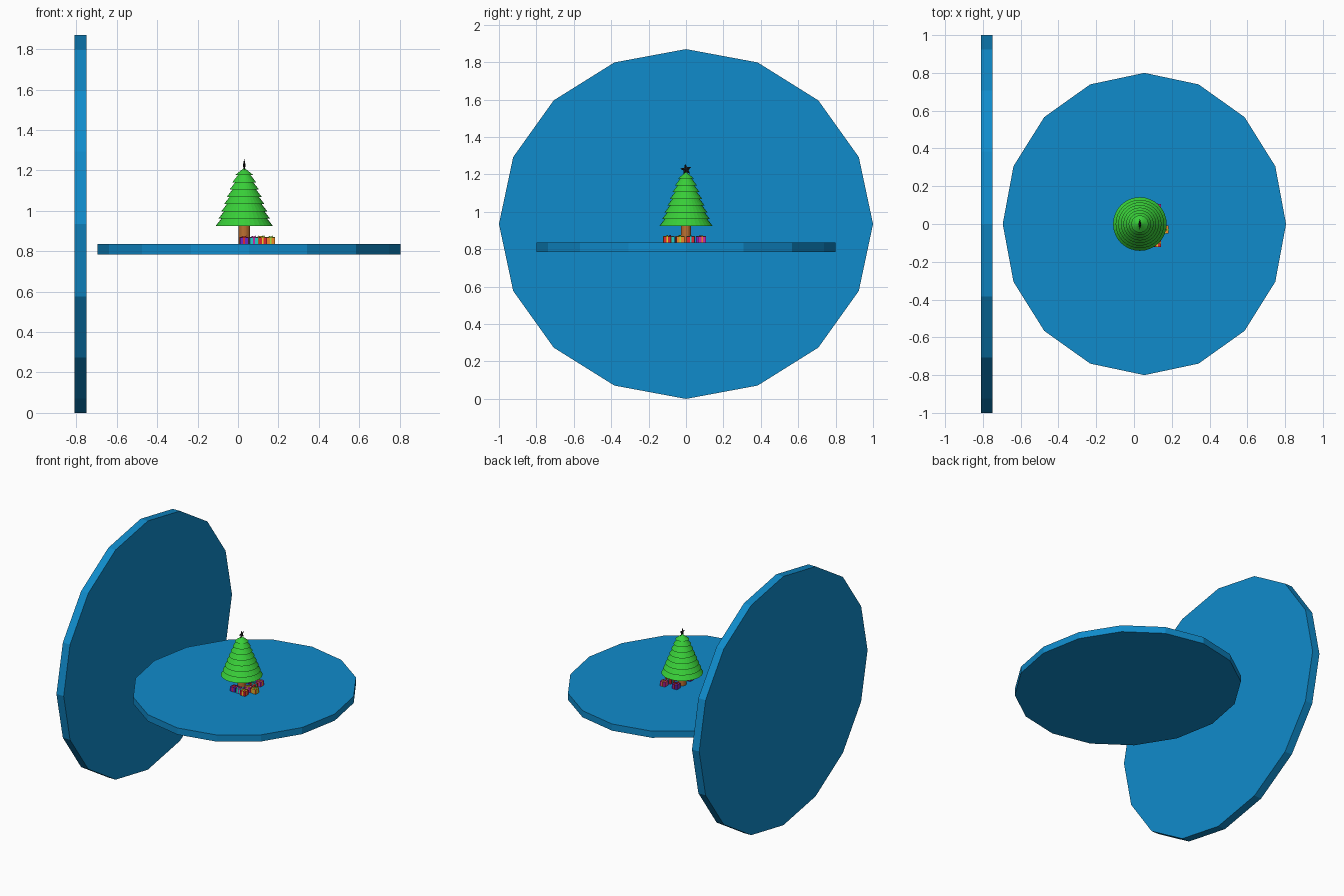
import bpy, bmesh, math
from mathutils import Matrix, Vector

if "Cube" in bpy.data.objects:
    bpy.data.objects.remove(bpy.data.objects["Cube"])

mats = {}

def mat(name, rgb):
    if name not in mats:
        m = bpy.data.materials.new(name)
        m.diffuse_color = (*rgb, 1)
        m.use_nodes = True
        m.node_tree.nodes["Principled BSDF"].inputs["Base Color"].default_value = m.diffuse_color
        mats[name] = m
    return mats[name]

BLUE = mat("blue", (0.005, 0.26, 0.60))
GREEN = mat("green", (0.04, 0.62, 0.04))
BROWN = mat("brown", (0.50, 0.16, 0.03))
BLACK = mat("dark", (0.01, 0.01, 0.01))
RED = mat("red", (0.75, 0.02, 0.03))
YELLOW = mat("yellow", (0.9, 0.7, 0.02))
PURPLE = mat("purple", (0.15, 0.02, 0.55))
CYAN = mat("cyan", (0.02, 0.65, 0.6))
ORANGE = mat("orange", (0.9, 0.25, 0.02))
MAGENTA = mat("magenta", (0.6, 0.02, 0.4))
LIME = mat("lime", (0.35, 0.8, 0.05))

def finish(bm, name, materials, matrix=Matrix()):
    bmesh.ops.recalc_face_normals(bm, faces=bm.faces)
    me = bpy.data.meshes.new(name)
    bm.to_mesh(me)
    bm.free()
    for m in materials:
        me.materials.append(m)
    ob = bpy.data.objects.new(name, me)
    ob.matrix_world = matrix
    bpy.context.collection.objects.link(ob)
    return ob

def prism(name, pts, depth, material, matrix):
    """Extrude an outline symmetrically along local z."""
    bm = bmesh.new()
    lo = [bm.verts.new((x, y, -depth / 2)) for x, y in pts]
    hi = [bm.verts.new((x, y, depth / 2)) for x, y in pts]
    bm.faces.new(lo[::-1])
    bm.faces.new(hi)
    n = len(pts)
    for i in range(n):
        j = (i + 1) % n
        bm.faces.new((lo[i], lo[j], hi[j], hi[i]))
    return finish(bm, name, [material], matrix)

def ellipse(rx, ry, n):
    return [(rx * math.cos(2 * math.pi * i / n), ry * math.sin(2 * math.pi * i / n))
            for i in range(n)]

def upright(x, y, z):
    """Local x -> world y, local y -> world z, local z -> world x."""
    return Matrix(((0, 0, 1, x), (1, 0, 0, y), (0, 1, 0, z), (0, 0, 0, 1)))

# Two sixteen-sided discs
prism("back_disc", ellipse(1.0, 0.935, 16), 0.06, BLUE, upright(-0.78, 0, 0.935))
prism("floor_disc", ellipse(0.75, 0.80, 16), 0.05, BLUE, Matrix.Translation((0.055, 0, 0.81)))

# Tree trunk
TX = 0.031
prism("trunk", ellipse(0.028, 0.028, 16), 0.11, BROWN, Matrix.Translation((TX, 0, 0.885)))

# Tiered foliage, a saw-tooth profile spun about the trunk axis
TIERS, Z0, STEP = 8, 0.925, 0.036
rad = lambda i: 0.142 - 0.0138 * i
profile = [(0, Z0)]
for i in range(TIERS):
    profile.append((rad(i), Z0 + STEP * i))
    if i < TIERS - 1:
        profile.append((rad(i + 1) - 0.014, Z0 + STEP * (i + 1)))
profile.append((0, Z0 + STEP * TIERS))
bm = bmesh.new()
vs = [bm.verts.new((r, 0, z)) for r, z in profile]
es = [bm.edges.new(p) for p in zip(vs, vs[1:])]
bmesh.ops.spin(bm, geom=vs + es, cent=(0, 0, 0), axis=(0, 0, 1),
               angle=2 * math.pi, steps=32)
bmesh.ops.remove_doubles(bm, verts=bm.verts, dist=1e-5)
finish(bm, "foliage", [GREEN], Matrix.Translation((TX, 0, 0)))

# Star: five points with raised centres on both sides
bm = bmesh.new()
rim = []
for i in range(10):
    a = math.pi / 2 + math.pi * i / 5
    r = 0.014 if i % 2 else 0.032
    rim.append(bm.verts.new((r * math.cos(a), r * math.sin(a), 0)))
for h in (-0.007, 0.007):
    c = bm.verts.new((0, 0, h))
    for i in range(10):
        bm.faces.new((rim[i], rim[(i + 1) % 10], c))
finish(bm, "star", [BLACK], upright(TX, 0, 1.226) @ Matrix.Rotation(0.15, 4, 'Z'))

# Presents: box, two crossing ribbons and a bow of two loops
def gift(name, x, y, turn, box, ribbon, s=0.042, h=0.034):
    bm = bmesh.new()
    def cube(size, at, index, spin=0):
        m = (Matrix.Translation(at) @ Matrix.Rotation(spin, 4, 'Y')
             @ Matrix.Diagonal((*size, 1)))
        new = bmesh.ops.create_cube(bm, size=1, matrix=m)["verts"]
        for f in {f for v in new for f in v.link_faces}:
            f.material_index = index
    cube((s, s, h), (0, 0, h / 2), 0)
    cube((s * 0.2, s + 0.002, h + 0.002), (0, 0, h / 2 + 0.0005), 1)
    cube((s + 0.002, s * 0.2, h + 0.002), (0, 0, h / 2 + 0.0005), 1)
    for d in (-1, 1):
        cube((0.012, 0.007, 0.004), (d * 0.006, 0, h + 0.004), 1, -d * 0.4)
    finish(bm, name, [box, ribbon],
           Matrix.Translation((x, y, 0.835)) @ Matrix.Rotation(turn, 4, 'Z'))

gifts = [(0.030, -0.085, 0.0, PURPLE, RED), (0.077, -0.085, 0.1, CYAN, MAGENTA),
         (0.122, -0.100, 0.0, RED, YELLOW), (0.162, -0.030, 0.0, ORANGE, LIME),
         (0.110, -0.035, 0.2, MAGENTA, YELLOW), (0.115, 0.025, 0.0, RED, CYAN),
         (0.122, 0.086, 0.0, MAGENTA, ORANGE), (0.030, 0.075, 0.0, PURPLE, RED)]
for k, g in enumerate(gifts):
    gift(f"present_{k + 1}", *g)
